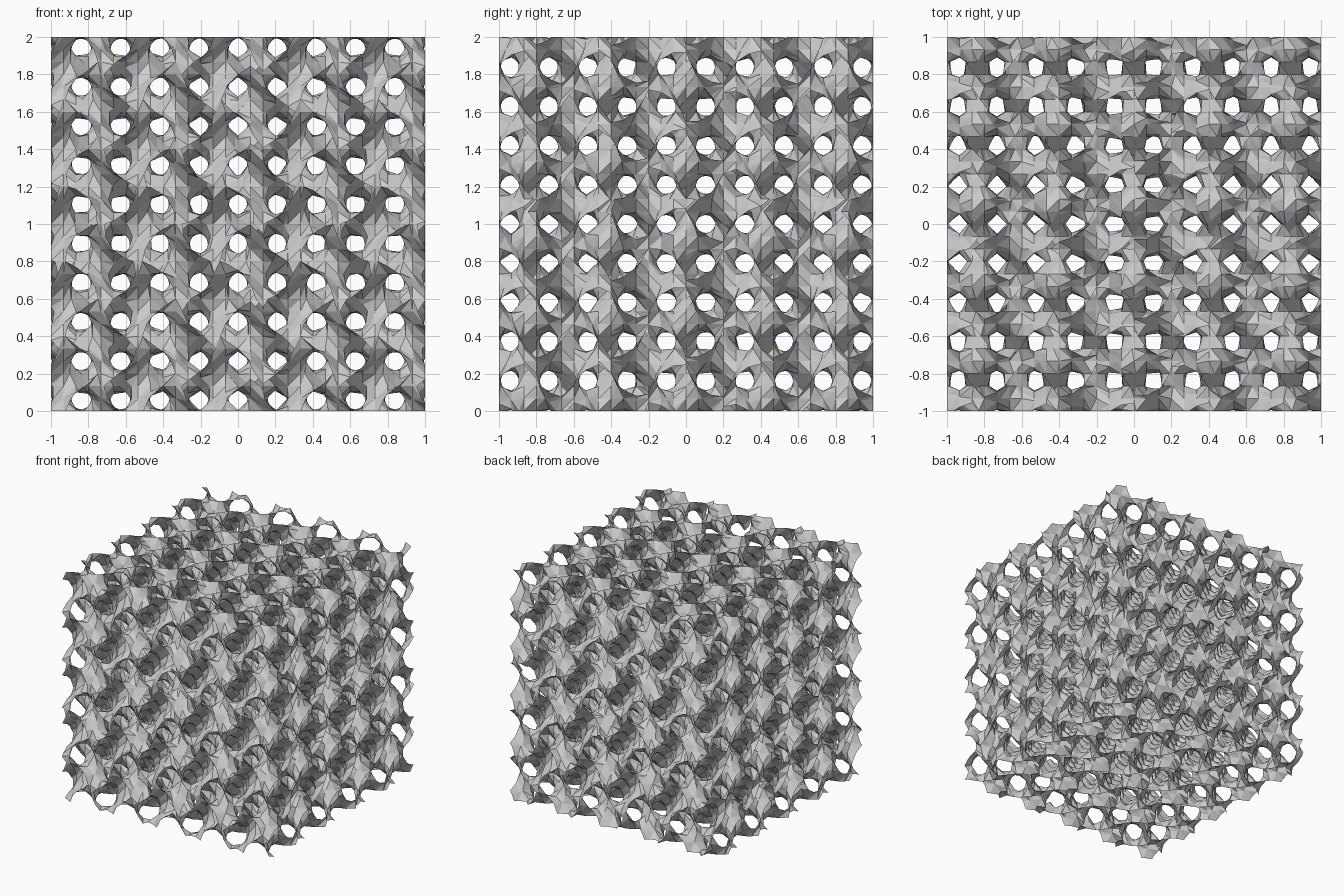
import bpy, bmesh
from math import sin, cos
from itertools import product

if "Cube" in bpy.data.objects:
    bpy.data.objects.remove(bpy.data.objects["Cube"])

N = 30          # grid cells per side
HALF = 15.0     # half width of the cube in radians
STEP = 2 * HALF / N


def field(x, y, z):
    return sin(x) * cos(y) - sin(y) * cos(z) + sin(z) * cos(x)


def coord(p):
    return tuple(-HALF + STEP * i for i in p)


# Sample the gyroid field on the grid
value = {p: field(*coord(p)) for p in product(range(N + 1), repeat=3)}

# Corner rings of the six cube faces, wound outward
rings = []
for axis, side in product(range(3), (0, 1)):
    ring = []
    for u, v in ((0, 0), (1, 0), (1, 1), (0, 1)):
        c = [0, 0, 0]
        c[axis], c[(axis + 1) % 3], c[(axis + 2) % 3] = side, u, v
        ring.append(tuple(c))
    rings.append(ring if side else ring[::-1])

verts, faces, index = [], [], {}


def crossing(a, b):
    """Vertex where the surface crosses the grid edge a-b."""
    key = (a, b) if a < b else (b, a)
    if key not in index:
        a, b = key
        t = value[a] / (value[a] - value[b])
        pa, pb = coord(a), coord(b)
        x, y, z = ((m + (n - m) * t) / HALF for m, n in zip(pa, pb))
        index[key] = len(verts)
        verts.append((x, y, z + 1))
    return index[key]


# Trace the surface loops through every cell
for i, j, k in product(range(N), repeat=3):
    signs = {value[(i + a, j + b, k + c)] > 0 for a, b, c in product((0, 1), repeat=3)}
    if len(signs) == 1:
        continue
    follow = {}
    for ring in rings:
        pts = [(i + a, j + b, k + c) for a, b, c in ring]
        cuts = []
        for n in range(4):
            p, q = pts[n], pts[(n + 1) % 4]
            if (value[p] > 0) != (value[q] > 0):
                cuts.append((value[p] > 0, crossing(p, q)))
        for n, (leaving, v) in enumerate(cuts):
            if leaving:
                follow[v] = cuts[(n + 1) % len(cuts)][1]
    while follow:
        start, v = follow.popitem()
        loop = [start]
        while v != start:
            loop.append(v)
            v = follow.pop(v)
        faces += [(loop[0], loop[n], loop[n + 1]) for n in range(1, len(loop) - 1)]

# Gyroid sheet filling the cube, flat shaded
mesh = bpy.data.meshes.new("gyroid_sheet")
mesh.from_pydata(verts, [], faces)
bm = bmesh.new()
bm.from_mesh(mesh)
bmesh.ops.remove_doubles(bm, verts=bm.verts, dist=1e-5)
bm.to_mesh(mesh)
bm.free()
sheet = bpy.data.objects.new("gyroid_sheet", mesh)
bpy.context.collection.objects.link(sheet)
